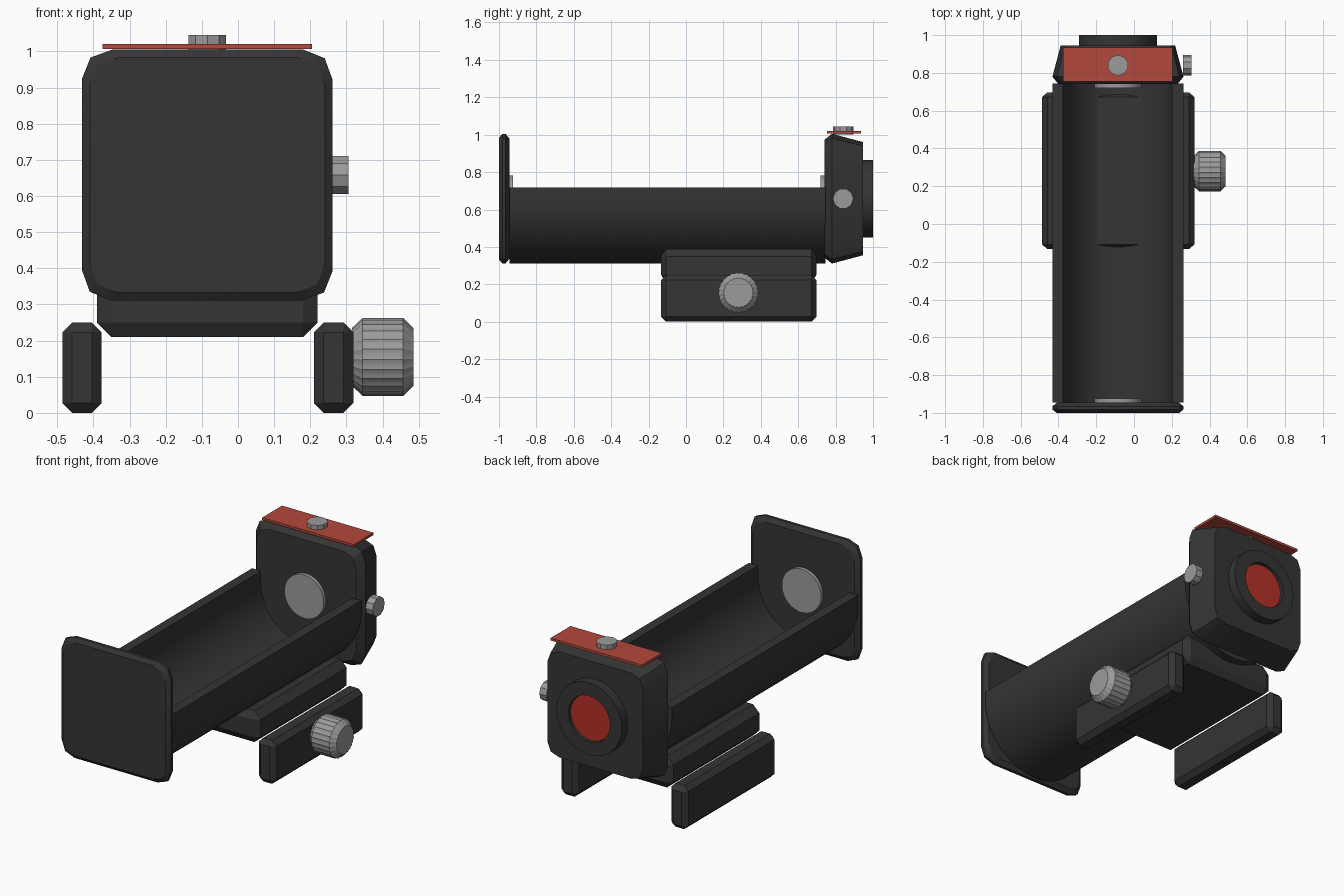
import bpy, bmesh, math
from mathutils import Vector, Matrix

if "Cube" in bpy.data.objects:
    bpy.data.objects.remove(bpy.data.objects["Cube"])

CX, CZ = -0.085, 0.658   # axis of the main body


def material(name, rgb):
    m = bpy.data.materials.new(name)
    m.diffuse_color = (*rgb, 1)
    m.use_nodes = True
    m.node_tree.nodes["Principled BSDF"].inputs["Base Color"].default_value = m.diffuse_color
    return m


BLACK = material("black plastic", (0.035, 0.035, 0.035))
METAL = material("grey metal", (0.33, 0.33, 0.33))
RED = material("plate red", (0.45, 0.065, 0.045))
DEEP_RED = material("deep red", (0.45, 0.03, 0.02))


def finish(name, bm, mat, angle=30):
    bmesh.ops.recalc_face_normals(bm, faces=bm.faces)
    me = bpy.data.meshes.new(name)
    bm.to_mesh(me)
    bm.free()
    me.materials.append(mat)
    ob = bpy.data.objects.new(name, me)
    bpy.context.collection.objects.link(ob)
    bpy.ops.object.select_all(action='DESELECT')
    ob.select_set(True)
    bpy.context.view_layer.objects.active = ob
    if angle:
        bpy.ops.object.shade_smooth_by_angle(angle=math.radians(angle))
    return ob


def loft(name, rings, mat, angle=30, cap=True):
    """Skin a list of equal-length closed rings of points."""
    bm = bmesh.new()
    vs = [[bm.verts.new(p) for p in r] for r in rings]
    n = len(vs[0])
    for a, b in zip(vs, vs[1:]):
        for i in range(n):
            bm.faces.new((a[i], a[(i + 1) % n], b[(i + 1) % n], b[i]))
    if cap:
        bm.faces.new(vs[0])
        bm.faces.new(vs[-1])
    return finish(name, bm, mat, angle)


def chamfer_box(name, lo, hi, cut, mat):
    """Box whose edges are cut by a different amount on each axis."""
    lo, hi, cut = Vector(lo), Vector(hi), Vector(cut)
    c, h = (lo + hi) / 2, (hi - lo) / 2
    bm = bmesh.new()
    for sx in (-1, 1):
        for sy in (-1, 1):
            for sz in (-1, 1):
                for k in range(3):
                    p = h - cut
                    p[k] = h[k]
                    bm.verts.new(c + Vector((sx * p.x, sy * p.y, sz * p.z)))
    bmesh.ops.convex_hull(bm, input=bm.verts)
    bmesh.ops.dissolve_limit(bm, angle_limit=0.01, verts=bm.verts, edges=bm.edges)
    return finish(name, bm, mat, 0)


def rounded_square(y, half):
    """Square ring with rounded corners, facing along y."""
    s = half / 0.347
    corner = [(0.347, 0.262), (0.325, 0.323), (0.265, 0.347)]
    pts = []
    for q in range(4):
        r = Matrix.Rotation(q * math.pi / 2, 2)
        for p in corner:
            v = r @ Vector(p) * s
            pts.append((CX + v.x, y, CZ + v.y))
    return pts


def turned(name, centre, axis, profile, sides, mat, cap=True, knurl=0.0):
    """Turned part: profile is (distance along axis, radius)."""
    rot = Vector((0, 0, 1)).rotation_difference(Vector(axis)).to_matrix()
    rings = []
    for d, r in profile:
        ring = []
        for i in range(sides):
            a = 2 * math.pi * (i + 0.5) / sides
            rr = r - (knurl if i % 2 else 0)
            ring.append(Vector(centre) + rot @ Vector((rr * math.cos(a), rr * math.sin(a), d)))
        rings.append(ring)
    return loft(name, rings, mat, 30, cap)


# End walls
loft("front_plate", [rounded_square(y, h) for y, h in
                     ((-1, 0.325), (-0.982, 0.347), (-0.965, 0.347), (-0.945, 0.322))], BLACK)
loft("rear_block", [rounded_square(y, h) for y, h in
                    ((0.74, 0.315), (0.78, 0.347), (0.945, 0.303))], BLACK)

# Open U-shaped trough
R_OUT, R_IN, TOP, N = 0.347, 0.29, 0.718, 32
arc = [math.pi + math.pi * i / N for i in range(N + 1)]
section = [(-R_OUT, TOP - CZ)]
section += [(R_OUT * math.cos(a), R_OUT * math.sin(a)) for a in arc]
section += [(R_OUT, TOP - CZ), (R_IN, TOP - CZ)]
section += [(R_IN * math.cos(a), R_IN * math.sin(a)) for a in reversed(arc)]
section += [(-R_IN, TOP - CZ)]
loft("trough", [[(CX + x, y, CZ + z) for x, z in section] for y in (-0.945, 0.745)], BLACK)

# Contact discs at both ends of the trough
for name, y, d in (("front_contact", -0.95, 1), ("rear_contact", 0.745, -1)):
    turned(name, (CX, y, CZ), (0, d, 0), [(0, 0.125), (0.025, 0.125)], 32, METAL)

# Rear collar with a recessed red button
turned("rear_collar", (CX, 0, CZ), (0, 1, 0),
       [(0.94, 0.207), (1.0, 0.207), (1.0, 0.132), (0.96, 0.132)], 40, BLACK, cap=False)
turned("rear_button", (CX, 0, CZ), (0, 1, 0), [(0.94, 0.13), (0.982, 0.13)], 40, DEEP_RED)

# Red top plate and bolts
chamfer_box("top_plate", (-0.375, 0.755, 1.006), (0.205, 0.935, 1.02), (0, 0, 0), RED)
bolt = [(0, 0.055), (0.045, 0.055)]
turned("top_bolt", (CX, 0.84, 1.0), (0, 0, 1), bolt, 10, METAL)
turned("side_bolt", (0.26, 0.84, CZ), (1, 0, 0), bolt, 10, METAL)

# Mount block under the trough with two clamp jaws
chamfer_box("mount_block", (-0.39, -0.133, 0.21), (0.22, 0.697, 0.39), (0.04, 0.025, 0.04), BLACK)
for name, x in (("left_jaw", -0.486), ("right_jaw", 0.21)):
    chamfer_box(name, (x, -0.133, 0), (x + 0.109, 0.697, 0.25), (0.027, 0.025, 0.027), BLACK)

# Clamp knob
turned("clamp_knob", (0, 0.28, 0.155), (1, 0, 0),
       [(0.315, 0.08), (0.345, 0.108), (0.457, 0.108), (0.485, 0.08)], 48, METAL, knurl=0.004)
